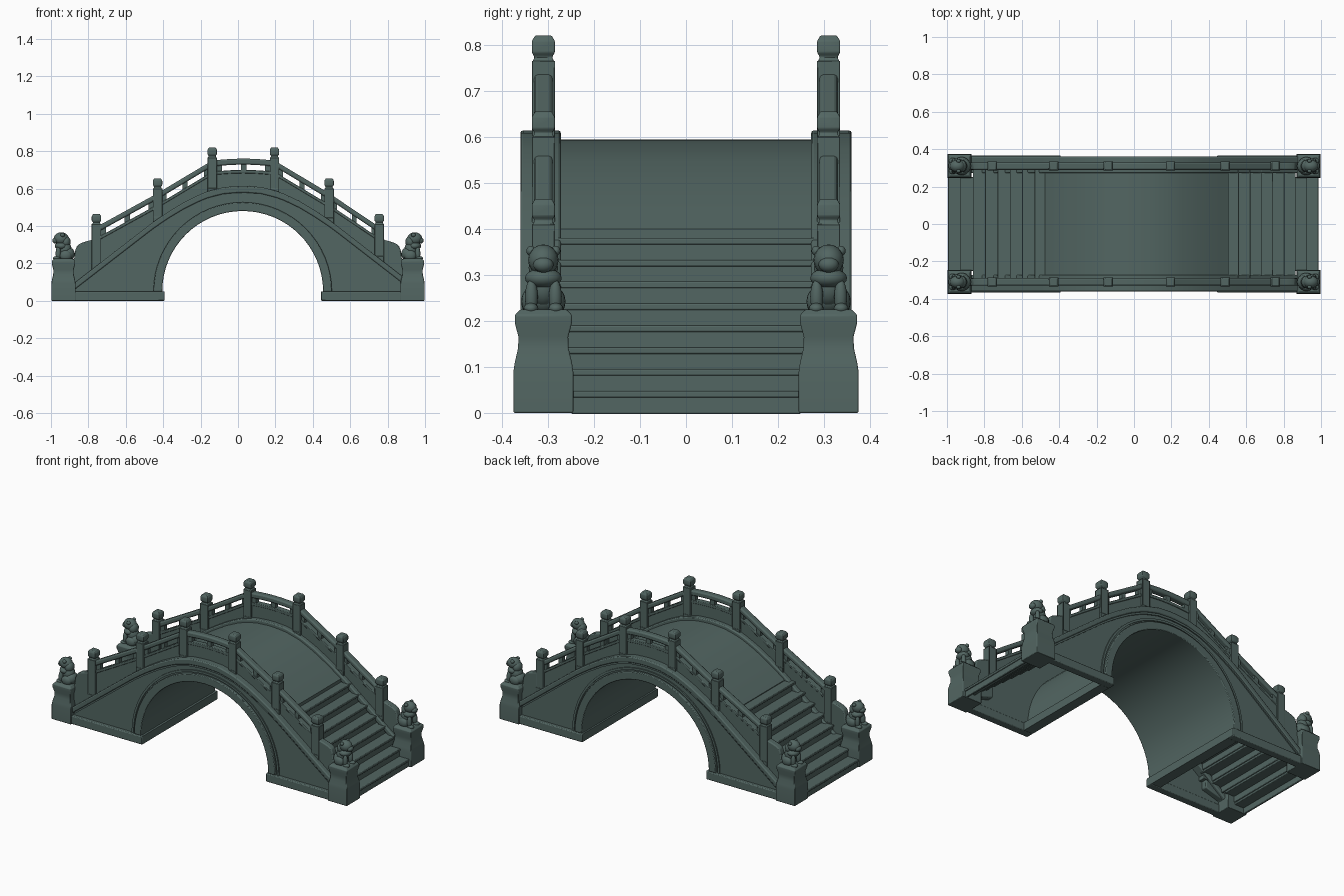
import bpy, bmesh, math
from mathutils import Vector, Matrix

cube = bpy.data.objects.get("Cube")
if cube:
    bpy.data.objects.remove(cube, do_unlink=True)

stone = bpy.data.materials.new("grey green stone")
stone.use_nodes = True
COLOUR = (0.085, 0.132, 0.122, 1)
stone.diffuse_color = COLOUR
stone.node_tree.nodes["Principled BSDF"].inputs["Base Color"].default_value = COLOUR

CX, R, SPRING = 0.025, 0.43, 0.05      # arch centre, radius, springing height
SIDE = -0.31                           # railing line


def finish(name, bm, mirror="", bevel=0.0, smooth=True):
    bmesh.ops.recalc_face_normals(bm, faces=bm.faces)
    mesh = bpy.data.meshes.new(name)
    bm.to_mesh(mesh)
    bm.free()
    mesh.materials.append(stone)
    ob = bpy.data.objects.new(name, mesh)
    bpy.context.collection.objects.link(ob)
    if smooth:
        bpy.ops.object.select_all(action="DESELECT")
        ob.select_set(True)
        bpy.context.view_layer.objects.active = ob
        bpy.ops.object.shade_smooth_by_angle(angle=math.radians(35))
    if bevel:
        mod = ob.modifiers.new("Bevel", "BEVEL")
        mod.width, mod.segments = bevel, 2
    if mirror:
        mod = ob.modifiers.new("Mirror", "MIRROR")
        mod.use_axis = ("x" in mirror, "y" in mirror, False)
    return ob


def add_prism(bm, pts, y0, y1):
    """Extrude an x-z outline from y0 to y1."""
    front = [bm.verts.new((x, y0, z)) for x, z in pts]
    back = [bm.verts.new((x, y1, z)) for x, z in pts]
    bm.faces.new(front)
    bm.faces.new(back[::-1])
    for i in range(len(pts)):
        j = (i + 1) % len(pts)
        bm.faces.new((front[i], back[i], back[j], front[j]))


def prism(name, pts, y0, y1, **kw):
    bm = bmesh.new()
    add_prism(bm, pts, y0, y1)
    return finish(name, bm, **kw)


def box(x0, x1, z0, z1):
    return [(x0, z0), (x1, z0), (x1, z1), (x0, z1)]


def add_stack(bm, x, y, levels):
    """Loft square sections given as (half x, half y, z)."""
    rings = [[bm.verts.new((x + sx * hx, y + sy * hy, z))
              for sx, sy in ((-1, -1), (1, -1), (1, 1), (-1, 1))]
             for hx, hy, z in levels]
    faces = []
    for a, b in zip(rings, rings[1:]):
        for i in range(4):
            j = (i + 1) % 4
            faces.append(bm.faces.new((a[i], a[j], b[j], b[i])))
    bm.faces.new(rings[0][::-1])
    bm.faces.new(rings[-1])
    return faces


def curb(x):
    """Height of the kerb's top along the bridge."""
    d = abs(x - CX)
    pts = [(0, .615), (.1, .608), (.2, .582), (.3, .535), (.4, .475),
           (.48, .42), (.9, .095), (1.1, -.06)]
    for (a, za), (b, zb) in zip(pts, pts[1:]):
        if d <= b:
            return za + (zb - za) * (d - a) / (b - a)
    return 0


def arc(r, n=32):
    return [(CX - r * math.cos(math.pi * i / n), SPRING + r * math.sin(math.pi * i / n))
            for i in range(n + 1)]


def line(a, b, n):
    return [a + (b - a) * i / n for i in range(n + 1)]


def band(xs, top, thick):
    return [(x, top(x)) for x in xs] + [(x, top(x) - thick) for x in reversed(xs)]


# Barrel vault and raised arch rings
prism("arch_vault", arc(R) + arc(R + .02)[::-1], -.345, .345)
prism("arch_ring", arc(R) + arc(R + .047)[::-1], -.36, -.325, mirror="y", bevel=.004)
prism("arch_ring_outer", arc(R + .055) + arc(R + .068)[::-1], -.352, -.33, mirror="y")

# Side walls with the arch cut out
xs = line(-.9, .9, 44)
outline = [(x, curb(x) - .01) for x in xs] + [(.9, .02)] + \
    [(CX + R + .015, .02)] + arc(R + .015)[::-1] + [(CX - R - .015, .02), (-.9, .02)]
prism("side_wall", outline, -.345, -.325, mirror="y")

# Sloping kerb mouldings
prism("kerb", band(xs, curb, .036), -.36, -.272, mirror="y", bevel=.006)
prism("kerb_lower_moulding", band(xs[1:-1], lambda x: curb(x) - .036, .012),
      -.352, -.33, mirror="y")

# Footings: side sills and a cross sill under each arch foot
for label, x0, x1, foot in (("right", -.99, -.392, -.455), ("left", .445, .99, .505)):
    prism(label + "_sill", box(x0, x1, 0, .05), -.367, -.32, mirror="y", bevel=.005)
    prism(label + "_arch_foot", box(min(foot, x0 if x0 > 0 else x1),
                                    max(foot, x0 if x0 > 0 else x1), .002, .05), -.36, .36)

# Curved deck
deck = line(-.475, .505, 24)
prism("deck", band(deck, lambda x: curb(x) - .02, .03), -.3, .3)

# Stairs as thin stepped shells with a small nosing
STEPS = 8
for label, outer, inner in (("right", -.988, -.46), ("left", .98, .495)):
    bm = bmesh.new()
    run = (inner - outer) / STEPS
    rise = .38 / STEPS
    out = math.copysign(.006, outer)
    for i in range(STEPS):
        x, z = outer + run * i, rise * (i + 1)
        far = x + run - out
        wide = .3 if i > 1 else .25
        add_prism(bm, box(min(x + out, far), max(x + out, far), z - .014, z), -wide, wide)
        back = x - 2 * out
        add_prism(bm, box(min(x, back), max(x, back), z - rise - .002, z - .012), -wide, wide)
    finish(label + "_stairs", bm, bevel=.003)

# Railing posts with necked caps and inset panels
POSTS = [(-.757, .465), (-.43, .655), (-.138, .82), (.195, .82), (.487, .655), (.755, .465)]
bm = bmesh.new()
for x, top in POSTS:
    w = .025
    faces = add_stack(bm, x, SIDE, [(w, w, curb(x) - .04), (w, w, curb(x) + .01),
                                    (w, w, top - .055)])
    bmesh.ops.inset_individual(bm, faces=faces[4:], thickness=.008, depth=-.004)
    add_stack(bm, x, SIDE, [(.024, .024, top - .056), (.019, .02, top - .05), (.019, .02, top - .045),
                            (.025, .025, top - .037), (.025, .025, top - .012), (.017, .018, top)])
finish("railing_posts", bm, mirror="y", bevel=.003)

# Railing bays: handrail, solid lower panel, and struts between the openings
RAIL = [.395, .575, .75, .75, .575, .395]
handrails, panels, struts, trims = (bmesh.new() for _ in range(4))
for k in range(len(POSTS) - 1):
    a, b = POSTS[k][0], POSTS[k + 1][0]
    za, zb = RAIL[k], RAIL[k + 1]
    crown = .01 if k == 2 else 0

    def rail(x):
        t = (x - a) / (b - a)
        return za + (zb - za) * t + crown * math.sin(math.pi * t)

    bay = line(a, b, 8)
    add_prism(handrails, band(bay, rail, .032), SIDE - .02, SIDE + .02)
    add_prism(panels, [(x, rail(x) - .062) for x in bay] +
              [(x, curb(x) - .02) for x in reversed(bay)], SIDE - .012, SIDE + .012)
    add_prism(trims, band(bay, lambda x: rail(x) - .06, .018), SIDE - .017, SIDE + .017)
    for t0, t1 in ((0, .16), (.46, .55), (.85, 1)):
        span = line(a + (b - a) * t0, a + (b - a) * t1, 1)
        add_prism(struts, band(span, lambda x: rail(x) - .025, .042), SIDE - .013, SIDE + .013)
finish("handrails", handrails, mirror="y", bevel=.008)
finish("railing_panels", panels, mirror="y")
finish("railing_trims", trims, mirror="y", bevel=.003)
finish("railing_struts", struts, mirror="y")

# Scrolled end panels between the last posts and the pedestals
scroll = [(-.75, .1), (-.75, .345), (-.785, .325), (-.81, .318), (-.84, .308), (-.86, .295),
          (-.87, .27), (-.875, .23), (-.89, .2), (-.89, .06)]
prism("scroll_end", scroll, SIDE - .02, SIDE + .02, mirror="xy", bevel=.006)

# Waisted corner pedestals
PX = -.933
bm = bmesh.new()
add_stack(bm, PX, SIDE, [(h, h, z) for h, z in (
    (.065, 0), (.065, .09), (.062, .11), (.055, .14), (.054, .165), (.062, .195),
    (.062, .213), (.05, .225))])
finish("pedestals", bm, mirror="xy", bevel=.003)

# Seated guardian lions facing outward: (offset x, offset y, z), (radii)
LION = [((.025, 0, .25), (.036, .04, .036)),       # haunches
        ((.008, 0, .275), (.035, .034, .045)),     # body
        ((-.012, 0, .293), (.034, .04, .022)),     # ruff
        ((-.012, 0, .332), (.04, .033, .034)),     # head
        ((-.042, 0, .322), (.018, .022, .017)),    # muzzle
        ((.012, 0, .315), (.026, .032, .032))]     # mane
for s in (-1, 1):
    LION += [((-.028, s * .026, .252), (.014, .014, .038)),   # front legs
             ((-.036, s * .027, .227), (.02, .016, .012)),    # paws
             ((.012, s * .03, .242), (.032, .018, .028)),     # thighs
             ((-.005, s * .027, .352), (.012, .01, .011))]    # ears
bm = bmesh.new()
for (x, y, z), radii in LION:
    place = Matrix.Translation(Vector((PX + x, SIDE + y, z))) @ Matrix.Diagonal((*radii, 1))
    bmesh.ops.create_uvsphere(bm, u_segments=16, v_segments=10, radius=1, matrix=place)
finish("guardian_lions", bm, mirror="xy")
